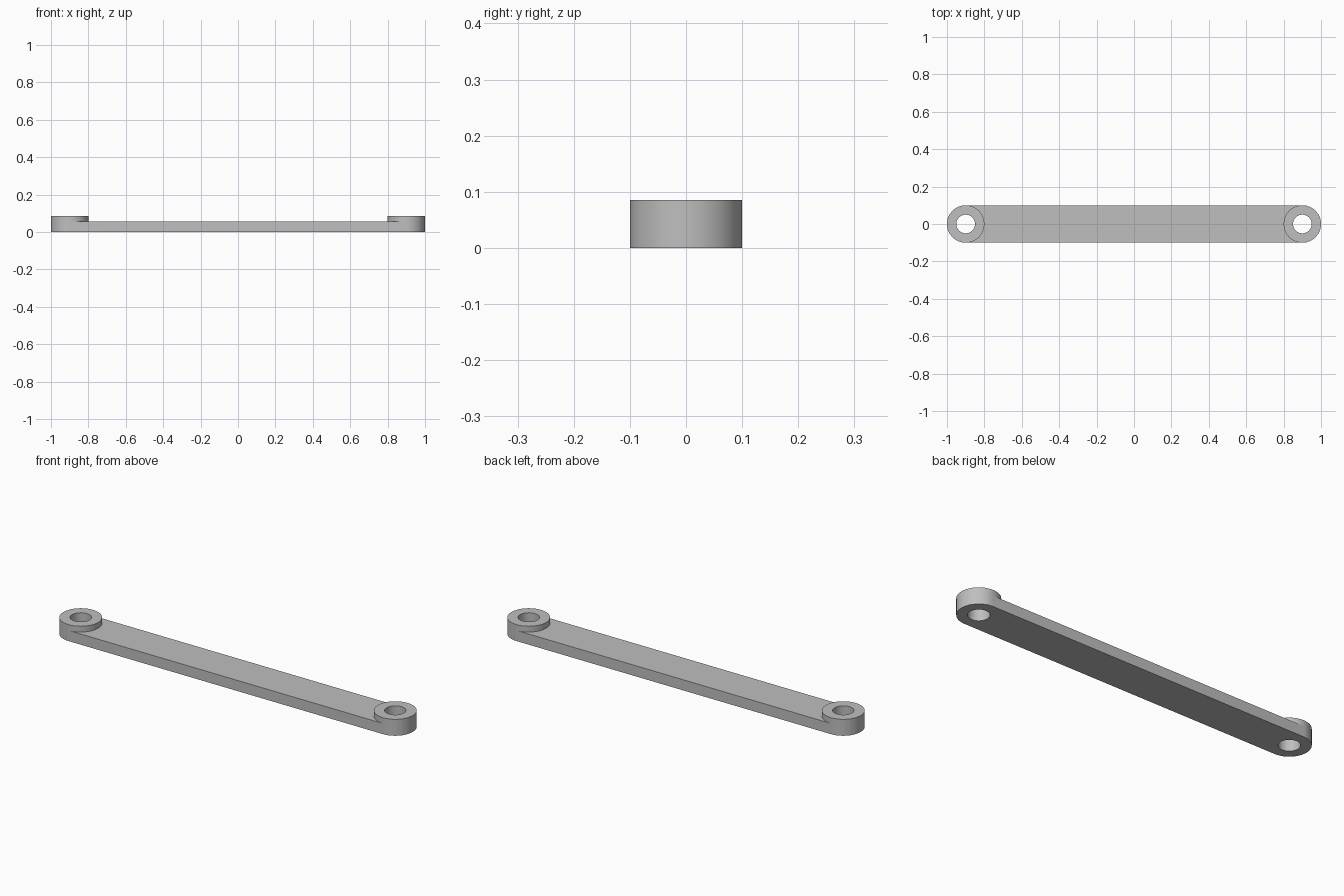
import bpy, bmesh
from math import cos, sin, tau, radians

cube = bpy.data.objects.get("Cube")
if cube:
    bpy.data.objects.remove(cube, do_unlink=True)

SEGMENTS = 64
CENTRE = 0.9
OUTER, HOLE = 0.1, 0.05
BAR_TOP, BOSS_TOP = 0.055, 0.085

grey = bpy.data.materials.new("plain_grey")
grey.use_nodes = True
colour = (0.52, 0.52, 0.52, 1)
grey.diffuse_color = colour
grey.node_tree.nodes["Principled BSDF"].inputs["Base Color"].default_value = colour

bm = bmesh.new()


def circle(cx, direction, radius, z):
    """Ring of points starting at -y and sweeping the bar-facing half first."""
    pts = []
    for i in range(SEGMENTS):
        a = tau * i / SEGMENTS
        pts.append(bm.verts.new((cx + direction * radius * sin(a), -radius * cos(a), z)))
    return pts


def bridge(a, b, indices):
    for i in indices:
        j = (i + 1) % SEGMENTS
        bm.faces.new((a[i], a[j], b[j], b[i]))


def boss(side):
    """Raised pierced end; returns the bar-facing arcs at the bottom and bar top."""
    cx = side * CENTRE
    base, mid, top = [circle(cx, -side, OUTER, z) for z in (0, BAR_TOP, BOSS_TOP)]
    hole_base, hole_top = [circle(cx, -side, HOLE, z) for z in (0, BOSS_TOP)]
    everywhere = range(SEGMENTS)
    half = SEGMENTS // 2
    bridge(base, mid, range(half, SEGMENTS))    # outer end wall
    bridge(mid, top, everywhere)                # raised wall
    bridge(top, hole_top, everywhere)           # top rim
    bridge(hole_top, hole_base, everywhere)     # hole wall
    bridge(hole_base, base, everywhere)         # underside rim
    return base[:half + 1], mid[:half + 1]


left_base, left_mid = boss(1)
right_base, right_mid = boss(-1)

# Flat bar between the two bosses
bm.faces.new(left_base + right_base[::-1])
bm.faces.new(left_mid + right_mid[::-1])
for end in (0, -1):
    bm.faces.new((left_base[end], right_base[end], right_mid[end], left_mid[end]))

bmesh.ops.recalc_face_normals(bm, faces=bm.faces[:])
mesh = bpy.data.meshes.new("link_bar")
bm.to_mesh(mesh)
bm.free()
mesh.materials.append(grey)

link = bpy.data.objects.new("link_bar", mesh)
bpy.context.collection.objects.link(link)
bpy.ops.object.select_all(action="DESELECT")
link.select_set(True)
bpy.context.view_layer.objects.active = link
bpy.ops.object.shade_smooth_by_angle(angle=radians(30))
